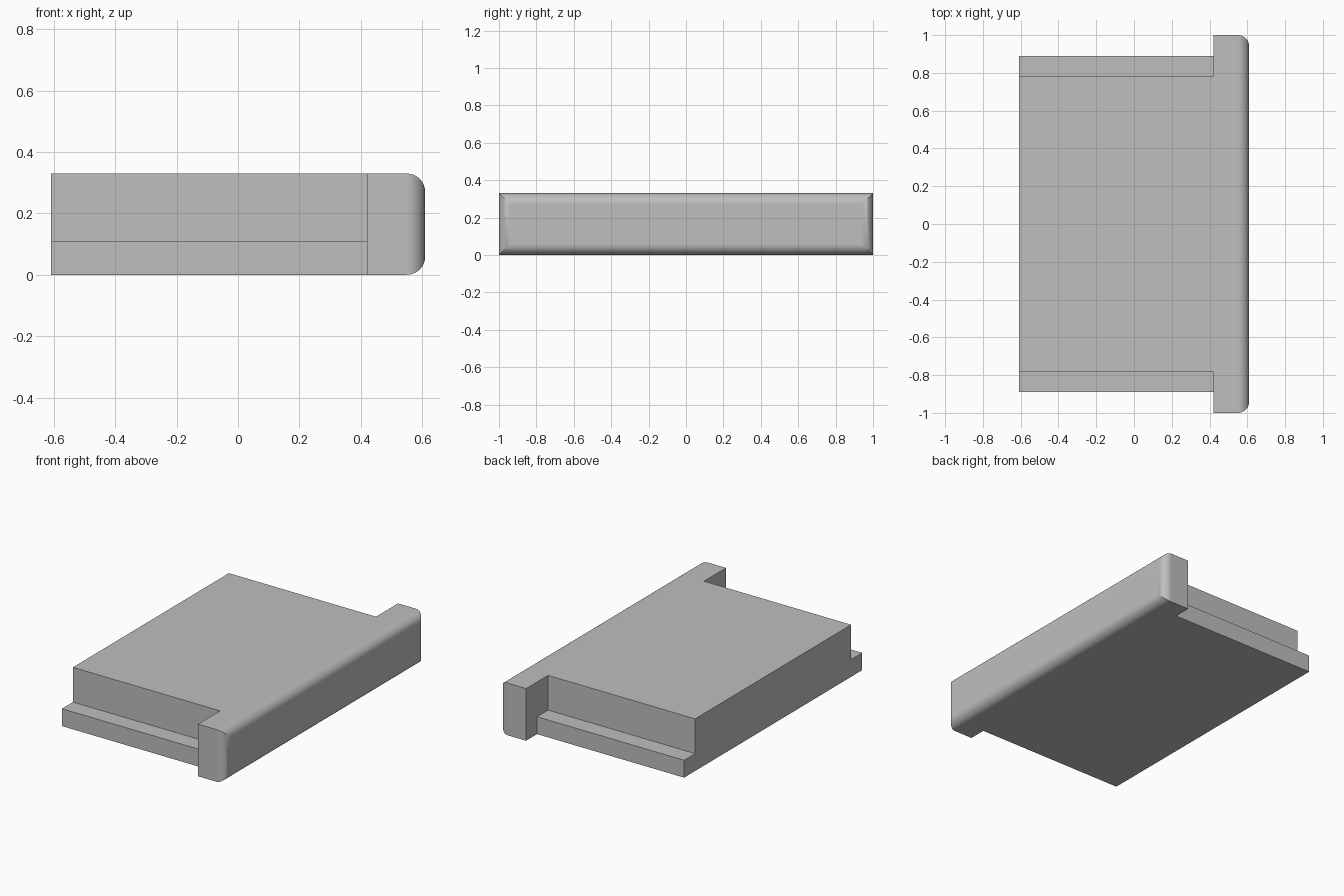
import bpy, bmesh, math

if "Cube" in bpy.data.objects:
    bpy.data.objects.remove(bpy.data.objects["Cube"], do_unlink=True)

LENGTH, WIDTH, HEIGHT = 1.22, 2.0, 0.33
LIP_X = 0.42                       # where the front lip meets the body
BODY_Y, LEDGE_Y, LEDGE_Z = 0.78, 0.89, 0.11
ROUND = 0.06

grey = bpy.data.materials.new("plain grey")
grey.use_nodes = True
grey.diffuse_color = (0.52, 0.52, 0.52, 1)
grey.node_tree.nodes["Principled BSDF"].inputs["Base Color"].default_value = grey.diffuse_color


def add_object(name, bm):
    bmesh.ops.recalc_face_normals(bm, faces=bm.faces[:])
    mesh = bpy.data.meshes.new(name)
    bm.to_mesh(mesh)
    bm.free()
    mesh.materials.append(grey)
    obj = bpy.data.objects.new(name, mesh)
    bpy.context.collection.objects.link(obj)
    return obj


# Full block, with the rim of its +x face rounded over
bm = bmesh.new()
bmesh.ops.create_cube(bm, size=1)
for v in bm.verts:
    v.co.x *= LENGTH
    v.co.y *= WIDTH
    v.co.z = (v.co.z + 0.5) * HEIGHT
end_x = LENGTH / 2
rim = [e for e in bm.edges if all(v.co.x > end_x - 0.001 for v in e.verts)]
bmesh.ops.bevel(bm, geom=rim, offset=ROUND, offset_type='OFFSET',
                segments=8, profile=0.5, affect='EDGES')
block = add_object("lipped_slab", bm)


def side_cutter(side):
    """Stepped prism that leaves the ledge along one side of the body."""
    profile = [(BODY_Y, LEDGE_Z), (BODY_Y, 0.5), (1.2, 0.5),
               (1.2, -0.2), (LEDGE_Y, -0.2), (LEDGE_Y, LEDGE_Z)]
    bm = bmesh.new()
    face = bm.faces.new([bm.verts.new((-1, side * y, z)) for y, z in profile])
    ext = bmesh.ops.extrude_face_region(bm, geom=[face])
    moved = [g for g in ext["geom"] if isinstance(g, bmesh.types.BMVert)]
    bmesh.ops.translate(bm, verts=moved, vec=(LIP_X + 1, 0, 0))
    cutter = add_object("side_cutter", bm)
    cutter.hide_render = True
    return cutter


# Cut both sides, then drop the cutters
bpy.ops.object.select_all(action='DESELECT')
block.select_set(True)
bpy.context.view_layer.objects.active = block
for side in (-1, 1):
    cutter = side_cutter(side)
    cut = block.modifiers.new("side_cut", 'BOOLEAN')
    cut.operation = 'DIFFERENCE'
    cut.solver = 'EXACT'
    cut.object = cutter
    bpy.ops.object.modifier_apply(modifier=cut.name)
    bpy.data.objects.remove(cutter, do_unlink=True)

# Smooth the rounded rim, keep the flats flat
bpy.ops.object.shade_smooth_by_angle(angle=math.radians(30))
weighted = block.modifiers.new("flat_faces", 'WEIGHTED_NORMAL')
weighted.keep_sharp = True
